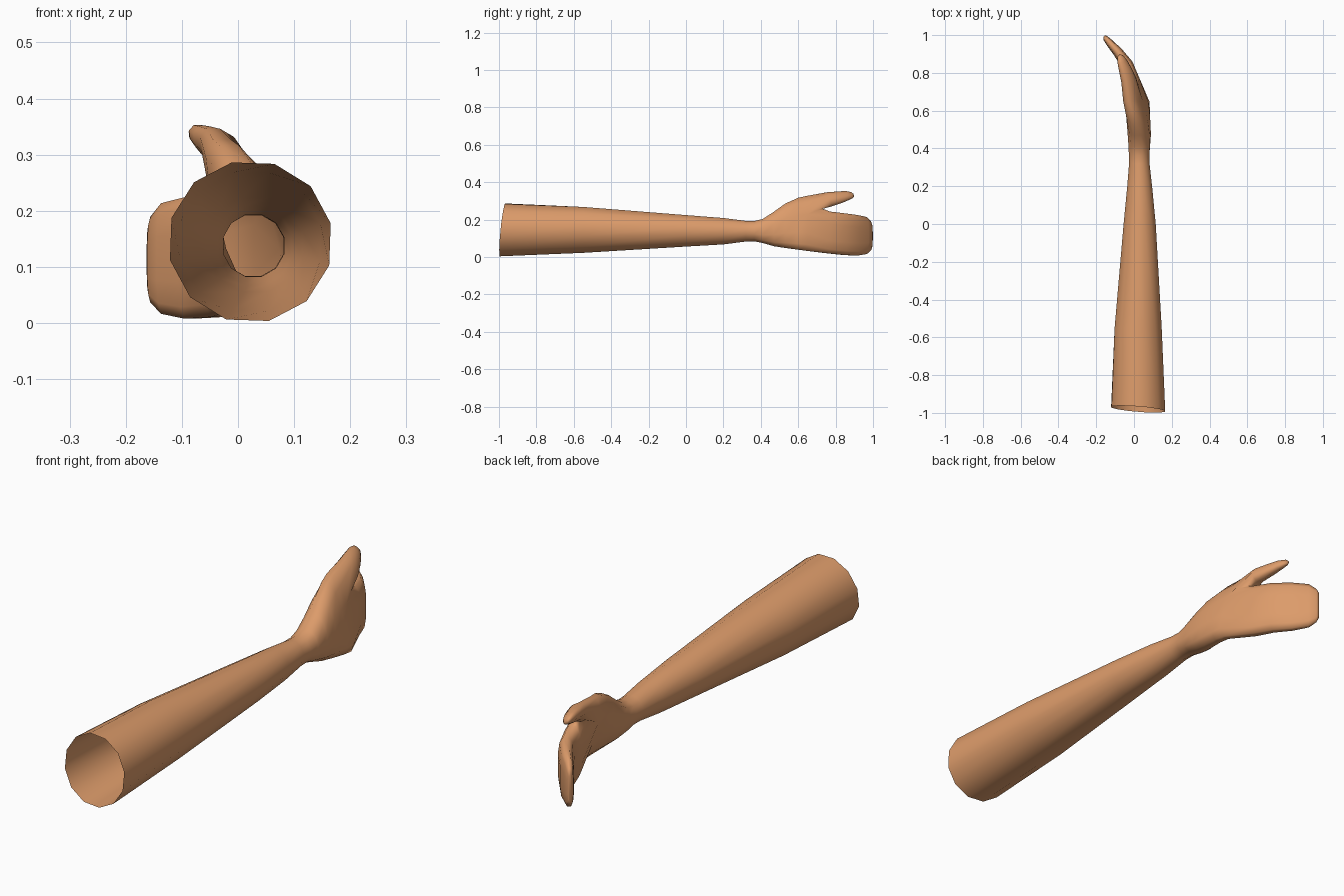
import bpy, bmesh, math

cube = bpy.data.objects.get("Cube")
if cube:
    bpy.data.objects.remove(cube, do_unlink=True)

skin = bpy.data.materials.new("warm skin")
skin.use_nodes = True
COLOR = (0.72, 0.33, 0.145, 1)
skin.diffuse_color = COLOR
bsdf = skin.node_tree.nodes["Principled BSDF"]
bsdf.inputs["Base Color"].default_value = COLOR
bsdf.inputs["Roughness"].default_value = 0.7

bm = bmesh.new()


def ring(x, y, z, rx, rz, yaw=0, power=1.0, lean=0.0, slant=0.0, count=12, start=15):
    """Rounded cross-section; lean shifts its top sideways, slant shifts it along y."""
    yaw, verts = math.radians(yaw), []
    for i in range(count):
        a = math.radians(start + 360 * i / count)
        u = rx * math.copysign(abs(math.cos(a)) ** power, math.cos(a))
        w = rz * math.copysign(abs(math.sin(a)) ** power, math.sin(a))
        u += lean * w
        verts.append(bm.verts.new((x + u * math.cos(yaw),
                                   y + u * math.sin(yaw) + slant * w, z + w)))
    return verts


def bridge(a, b):
    n = len(a)
    for i in range(n):
        j = (i + 1) % n
        bm.faces.new((a[i], a[j], b[j], b[i]))


def loft(rings):
    for a, b in zip(rings, rings[1:]):
        bridge(a, b)


# Open sleeve end: slightly slanted rim
rim = ring(0.022, -0.98, 0.145, 0.147, 0.145, start=13)
for v in rim:
    v.co.y += 0.1 * (v.co.z - 0.145) - 0.08 * (v.co.x - 0.022)

# Forearm, wrist and lower palm
body = [rim]
for x, y, z, rx, rz in [
        (0.022, -0.55, 0.145, 0.129, 0.127), (0.030, 0.00, 0.140, 0.088, 0.087),
        (0.030, 0.20, 0.138, 0.068, 0.073), (0.028, 0.32, 0.138, 0.056, 0.057),
        (0.027, 0.365, 0.138, 0.056, 0.056)]:
    body.append(ring(x, y, z, rx, rz))
for x, y, z, rx, rz, lean in [
        (0.028, 0.41, 0.139, 0.058, 0.066, -0.03), (0.028, 0.47, 0.150, 0.060, 0.095, -0.1),
        (0.025, 0.53, 0.167, 0.058, 0.122, -0.17), (0.019, 0.60, 0.178, 0.053, 0.143, -0.25),
        (0.012, 0.65, 0.180, 0.050, 0.152, -0.28)]:
    body.append(ring(x, y, z, rx, rz, power=0.85, lean=lean))
loft(body)

# Web between thumb and fingers splits the last ring into two loops
split = body[-1]
web = [bm.verts.new(p) for p in [
    (0.030, 0.705, 0.252), (0.008, 0.732, 0.258), (-0.018, 0.732, 0.258), (-0.040, 0.705, 0.252)]]
palm_loop = [split[0]] + web + split[5:]
thumb_loop = split[:6] + web[::-1]

# Fingers as one curved mitten
fingers = [palm_loop]
for x, y, z, rx, rz, yaw in [
        (-0.008, 0.765, 0.131, 0.038, 0.115, 15), (-0.037, 0.845, 0.122, 0.033, 0.114, 28),
        (-0.087, 0.912, 0.116, 0.027, 0.111, 40), (-0.132, 0.962, 0.115, 0.020, 0.101, 48),
        (-0.153, 0.986, 0.113, 0.014, 0.078, 50), (-0.159, 0.994, 0.113, 0.006, 0.060, 50)]:
    fingers.append(ring(x, y, z, rx, rz, yaw, power=0.7))
loft(fingers)
bm.faces.new(fingers[-1])

# Thumb
thumb = [thumb_loop]
for x, y, z, rx, rz in [
        (-0.028, 0.765, 0.308, 0.038, 0.040), (-0.047, 0.820, 0.319, 0.031, 0.033),
        (-0.062, 0.860, 0.328, 0.024, 0.026), (-0.072, 0.887, 0.331, 0.015, 0.017),
        (-0.076, 0.896, 0.331, 0.006, 0.008)]:
    thumb.append(ring(x, y, z, rx, rz, 10, lean=-0.4, slant=-0.2, count=10, start=0))
loft(thumb)
bm.faces.new(thumb[-1])

bmesh.ops.recalc_face_normals(bm, faces=bm.faces)
# Keep the shell facing outward
if sum(f.normal.z * f.calc_area() * (f.calc_center_median().z - 0.14) for f in bm.faces) < 0:
    bmesh.ops.reverse_faces(bm, faces=bm.faces)
for f in bm.faces:
    f.smooth = True

mesh = bpy.data.meshes.new("arm_with_hand")
bm.to_mesh(mesh)
bm.free()
mesh.materials.append(skin)
arm = bpy.data.objects.new("arm_with_hand", mesh)
bpy.context.collection.objects.link(arm)
